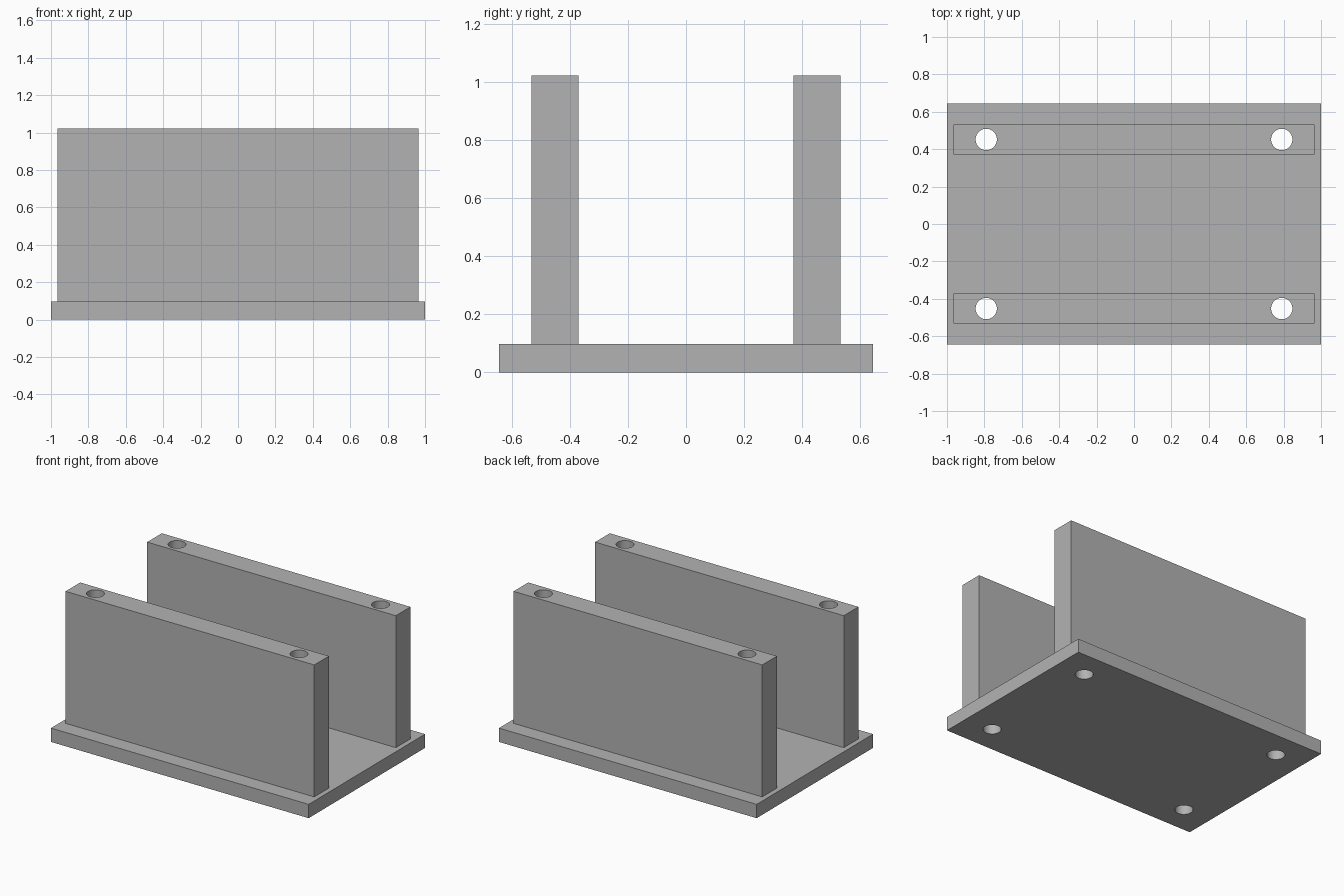
import bpy
import math

cube = bpy.data.objects.get("Cube")
if cube:
    bpy.data.objects.remove(cube, do_unlink=True)

BASE_TOP, WALL_TOP = 0.097, 1.023
WALL_Y, HOLE_X, HOLE_R = 0.452, 0.79, 0.057

grey = bpy.data.materials.new("plain_grey")
grey.use_nodes = True
grey.diffuse_color = (0.45, 0.45, 0.45, 1)
grey.node_tree.nodes["Principled BSDF"].inputs["Base Color"].default_value = grey.diffuse_color


def block(name, size, y, bottom):
    bpy.ops.mesh.primitive_cube_add(size=1, location=(0, y, bottom + size[2] / 2))
    ob = bpy.context.object
    ob.name = name
    ob.scale = size
    bpy.ops.object.transform_apply(location=False, rotation=False, scale=True)
    ob.data.materials.append(grey)
    return ob


def drill(ob, x, y):
    # Bolt hole running straight through the part
    bpy.ops.mesh.primitive_cylinder_add(vertices=48, radius=HOLE_R, depth=3, location=(x, y, 0.5))
    cutter = bpy.context.object
    cutter.hide_render = True
    cutter.data.materials.append(grey)
    mod = ob.modifiers.new("bolt_hole", "BOOLEAN")
    mod.operation = "DIFFERENCE"
    mod.solver = "EXACT"
    mod.object = cutter
    bpy.ops.object.select_all(action="DESELECT")
    bpy.context.view_layer.objects.active = ob
    ob.select_set(True)
    bpy.ops.object.modifier_apply(modifier=mod.name)
    bpy.data.objects.remove(cutter, do_unlink=True)


# Base plate and the two upright walls
base = block("base_plate", (2, 1.29, BASE_TOP), 0, 0)
for name, side in (("front_wall", -1), ("back_wall", 1)):
    wall = block(name, (1.93, 0.162, WALL_TOP - BASE_TOP), side * WALL_Y, BASE_TOP)
    for x in (-HOLE_X, HOLE_X):
        drill(wall, x, side * WALL_Y)
        drill(base, x, side * WALL_Y)
    bpy.ops.object.select_all(action="DESELECT")
    wall.select_set(True)
    bpy.context.view_layer.objects.active = wall
    bpy.ops.object.shade_smooth_by_angle(angle=math.radians(30))

bpy.ops.object.select_all(action="DESELECT")
base.select_set(True)
bpy.context.view_layer.objects.active = base
bpy.ops.object.shade_smooth_by_angle(angle=math.radians(30))
